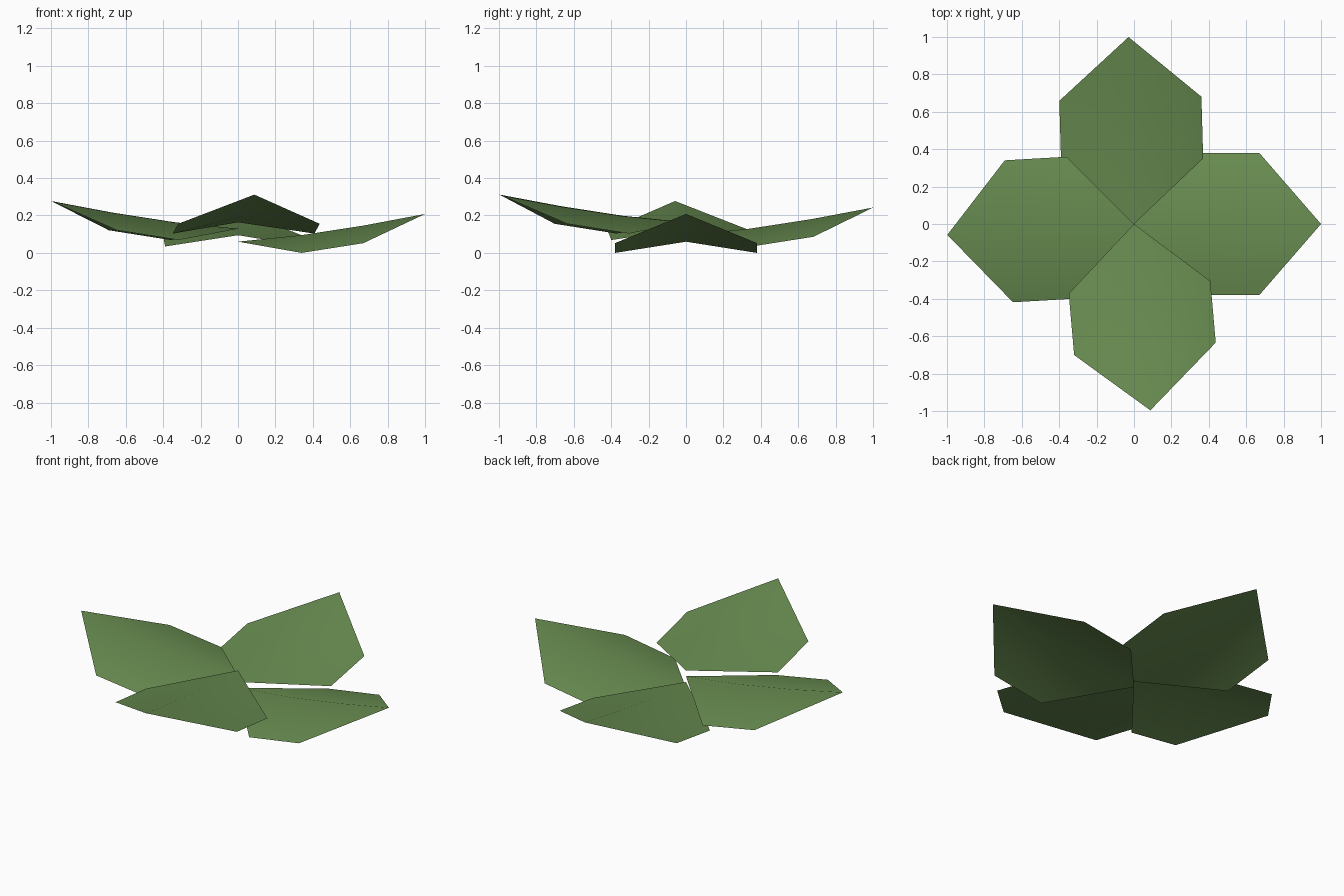
import bpy, bmesh, math
from mathutils import Matrix

if "Cube" in bpy.data.objects:
    bpy.data.objects.remove(bpy.data.objects["Cube"])

green = bpy.data.materials.new("leaf green")
green.diffuse_color = (0.14, 0.265, 0.082, 1)
green.use_nodes = True
green.node_tree.nodes["Principled BSDF"].inputs["Base Color"].default_value = green.diffuse_color

# Spine stations along the leaf: (distance, spine height, half width, edge height)
BASE = (0.0, 0.0, 0.06)
STATIONS = [(0.34, 0.095, 0.38, 0.0), (0.67, 0.146, 0.38, 0.052)]
TIP = (1.0, 0.0, 0.208)


def make_leaf(name, angle, lift):
    """One folded leaf blade, pointed at both ends, turned and lifted into place."""
    bm = bmesh.new()
    base, tip = bm.verts.new(BASE), bm.verts.new(TIP)
    spine = [bm.verts.new((x, 0, z)) for x, z, w, e in STATIONS]
    for side in (1, -1):
        edge = [bm.verts.new((x, side * w, e)) for x, z, w, e in STATIONS]
        faces = [(base, spine[0], edge[0]),
                 (spine[0], spine[1], edge[1], edge[0]),
                 (spine[1], tip, edge[1])]
        for f in faces:
            bm.faces.new(f if side == 1 else f[::-1])
    for f in bm.faces:
        f.smooth = True
    bm.transform(Matrix.Translation((0, 0, lift)) @ Matrix.Rotation(angle, 4, 'Z'))
    mesh = bpy.data.meshes.new(name)
    bm.to_mesh(mesh)
    bm.free()
    mesh.materials.append(green)
    bpy.context.collection.objects.link(bpy.data.objects.new(name, mesh))


# Four leaves in a slight rising spiral
for i in range(4):
    make_leaf(f"leaf_{i + 1}", math.radians(91.67 * i), 0.0345 * i)
